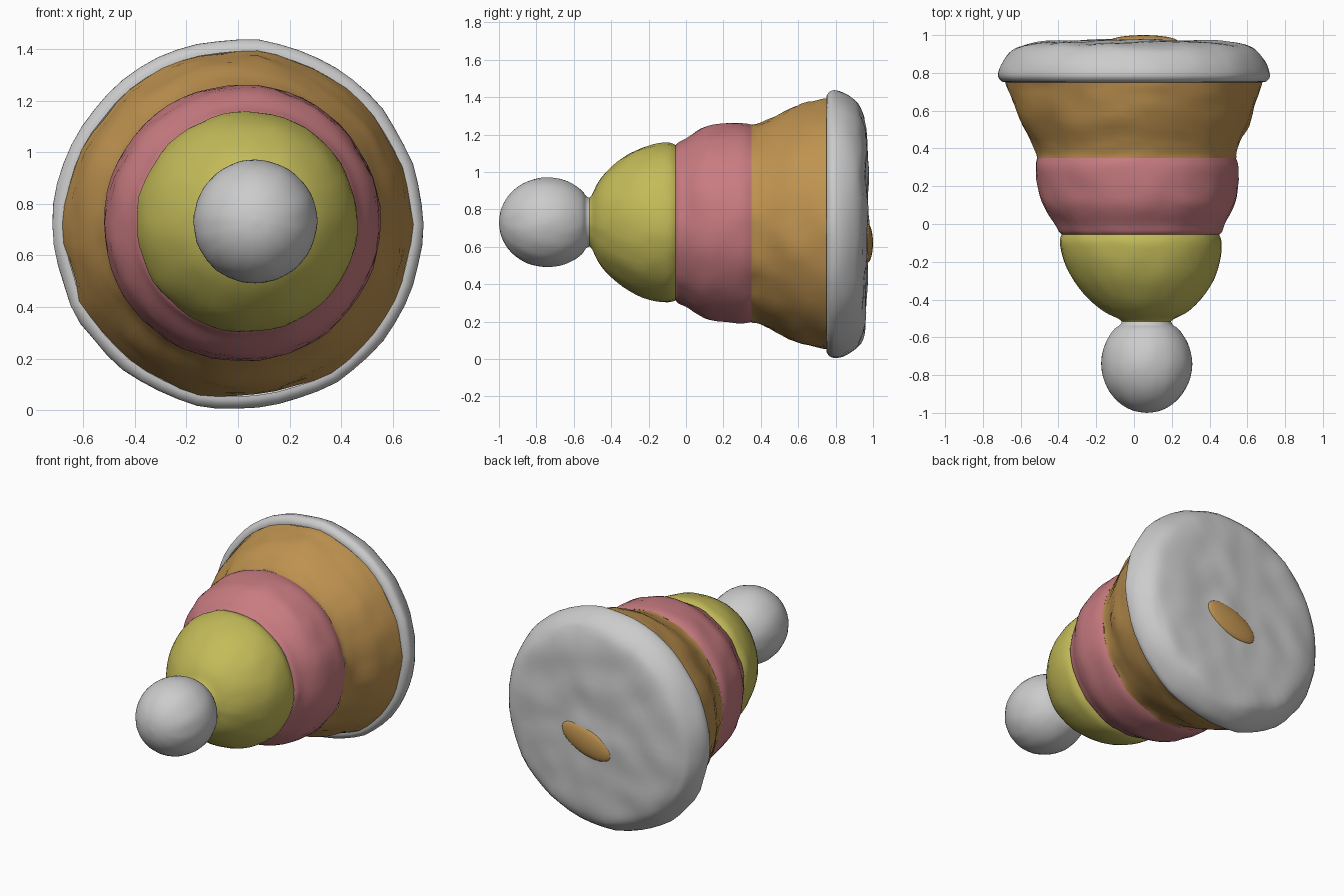
import bpy, bmesh, math
from mathutils import Vector, noise

if "Cube" in bpy.data.objects:
    bpy.data.objects.remove(bpy.data.objects["Cube"])

SIDES = 56

# The bell's axis runs along y and drifts slightly: (y, x, z)
AXIS = [(-1.0, 0.068, 0.73), (-0.5, 0.066, 0.732), (-0.1, 0.035, 0.73),
        (0.3, 0.015, 0.727), (0.75, 0.0, 0.72), (1.0, 0.0, 0.72)]


def axis_at(y):
    for (y0, x0, z0), (y1, x1, z1) in zip(AXIS, AXIS[1:]):
        if y <= y1:
            t = (y - y0) / (y1 - y0)
            return x0 + (x1 - x0) * t, z0 + (z1 - z0) * t
    return AXIS[-1][1:]


def paint(ob, colour):
    if colour:
        m = bpy.data.materials.new(ob.name + "_colour")
        m.diffuse_color = (*colour, 1)
        m.use_nodes = True
        m.node_tree.nodes["Principled BSDF"].inputs["Base Color"].default_value = m.diffuse_color
        ob.data.materials.append(m)


def smooth_profile(pts, steps=3):
    # Catmull-Rom curve through the (y, radius) points
    p = [Vector(q) for q in [pts[0]] + pts + [pts[-1]]]
    out = []
    for a, b, c, d in zip(p, p[1:], p[2:], p[3:]):
        for s in range(steps):
            t = s / steps
            out.append(0.5 * (2 * b + (c - a) * t + (2 * a - 5 * b + 4 * c - d) * t * t
                              + (3 * b - a - 3 * c + d) * t ** 3))
    return out + [p[-1]]


def band(name, pts, colour=None, rough=0.006):
    """Hand-moulded ring section turned around the drifting axis."""
    bm = bmesh.new()
    rings = []
    for y, r in smooth_profile(pts):
        cx, cz = axis_at(y)
        if r < 0.002:
            rings.append([bm.verts.new((cx, y, cz))])
            continue
        ring = []
        for i in range(SIDES):
            a = math.tau * i / SIDES
            d = Vector((math.cos(a), y * 1.5, math.sin(a)))
            lump = noise.noise(d * 4) + 0.5 * noise.noise(d * 10)
            rr = r + rough * lump * min(1, r / 0.3)
            yy = y
            if y > 0.93:   # uneven back face
                yy += 0.012 * noise.noise(Vector((rr * d.x, 3, rr * d.z)) * 6)
            ring.append(bm.verts.new((cx + rr * d.x, yy, cz + rr * d.z)))
        rings.append(ring)
    for a, b in zip(rings, rings[1:]):
        for i in range(SIDES):
            j = (i + 1) % SIDES
            q = [a[i % len(a)], a[j % len(a)], b[j % len(b)], b[i % len(b)]]
            bm.faces.new(list(dict.fromkeys(q)))
    bmesh.ops.recalc_face_normals(bm, faces=bm.faces)
    for f in bm.faces:
        f.smooth = True
    me = bpy.data.meshes.new(name)
    bm.to_mesh(me)
    bm.free()
    ob = bpy.data.objects.new(name, me)
    bpy.context.collection.objects.link(ob)
    paint(ob, colour)


YELLOW, PINK, BROWN = (0.55, 0.5, 0.1), (0.58, 0.2, 0.22), (0.52, 0.29, 0.08)

# Front ball, slightly stretched, down to the neck
ball = [(-0.74 - 0.26 * math.cos(a), 0.24 * math.sin(a))
        for a in [math.radians(15 * k) for k in range(10)]]
band("front_ball", ball + [(-0.535, 0.14), (-0.515, 0.13)], rough=0.004)

# Domed and stepped coloured bands
band("yellow_dome", [(-0.515, 0.13), (-0.5, 0.15), (-0.465, 0.22), (-0.4, 0.295), (-0.3, 0.37),
                     (-0.2, 0.412), (-0.12, 0.427), (-0.08, 0.425), (-0.055, 0.415)], YELLOW)
band("pink_band", [(-0.055, 0.415), (-0.04, 0.43), (0.0, 0.45), (0.06, 0.49), (0.12, 0.517),
                   (0.2, 0.53), (0.3, 0.537), (0.35, 0.525)], PINK, 0.009)
band("brown_skirt", [(0.35, 0.525), (0.38, 0.53), (0.45, 0.56), (0.55, 0.61), (0.65, 0.645),
                     (0.72, 0.665), (0.75, 0.672)], BROWN, 0.016)

# Rounded rim closing over the back
band("back_rim", [(0.75, 0.672), (0.755, 0.695), (0.78, 0.716), (0.82, 0.712), (0.87, 0.69),
                  (0.92, 0.65), (0.95, 0.59), (0.963, 0.48), (0.968, 0.35), (0.972, 0.2),
                  (0.975, 0.1), (0.975, 0.0)], rough=0.009)

# Low brown fold in the middle of the back
bpy.ops.mesh.primitive_uv_sphere_add(segments=24, ring_count=12, location=(0.05, 0.968, 0.62),
                                     rotation=(0, math.radians(-20), 0))
fold = bpy.context.object
fold.name = "back_fold"
fold.scale = (0.19, 0.032, 0.09)
bpy.ops.object.shade_smooth()
paint(fold, BROWN)
